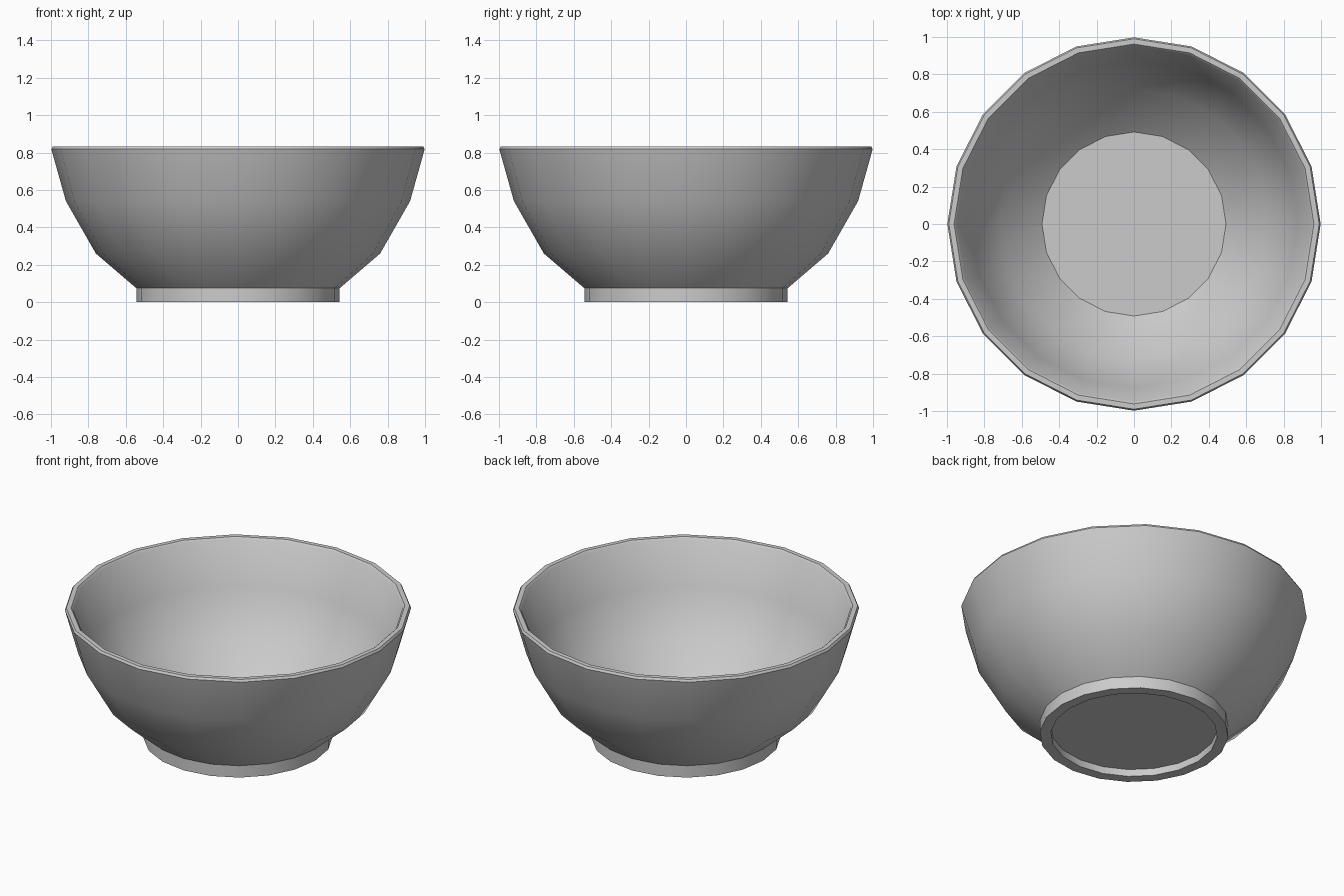
import bpy, bmesh
from math import sin, cos, tau, radians

if "Cube" in bpy.data.objects:
    bpy.data.objects.remove(bpy.data.objects["Cube"])

SIDES = 20

# Profile as (radius, height): underside recess, foot ring, outer wall, rim, inner wall
profile = [
    (0.48, 0.045), (0.48, 0.0), (0.544, 0.0), (0.544, 0.075),
    (0.76, 0.26), (0.92, 0.54), (0.998, 0.818),
    (0.99, 0.832), (0.962, 0.832), (0.95, 0.82),
    (0.875, 0.553), (0.722, 0.29), (0.492, 0.09),
]

# Bowl: stacked rings joined by quads, closed with flat discs
bm = bmesh.new()
rings = [[bm.verts.new((r * cos(tau * i / SIDES), r * sin(tau * i / SIDES), z))
          for i in range(SIDES)] for r, z in profile]
for a, b in zip(rings, rings[1:]):
    for i in range(SIDES):
        j = (i + 1) % SIDES
        bm.faces.new((a[i], a[j], b[j], b[i]))
bm.faces.new(rings[0])
bm.faces.new(rings[-1])
bmesh.ops.recalc_face_normals(bm, faces=bm.faces)

mesh = bpy.data.meshes.new("bowl")
bm.to_mesh(mesh)
bm.free()
bowl = bpy.data.objects.new("bowl", mesh)
bpy.context.collection.objects.link(bowl)

# Smooth walls with crisp foot and floor edges
bpy.context.view_layer.objects.active = bowl
bowl.select_set(True)
bpy.ops.object.shade_smooth_by_angle(angle=radians(32))
